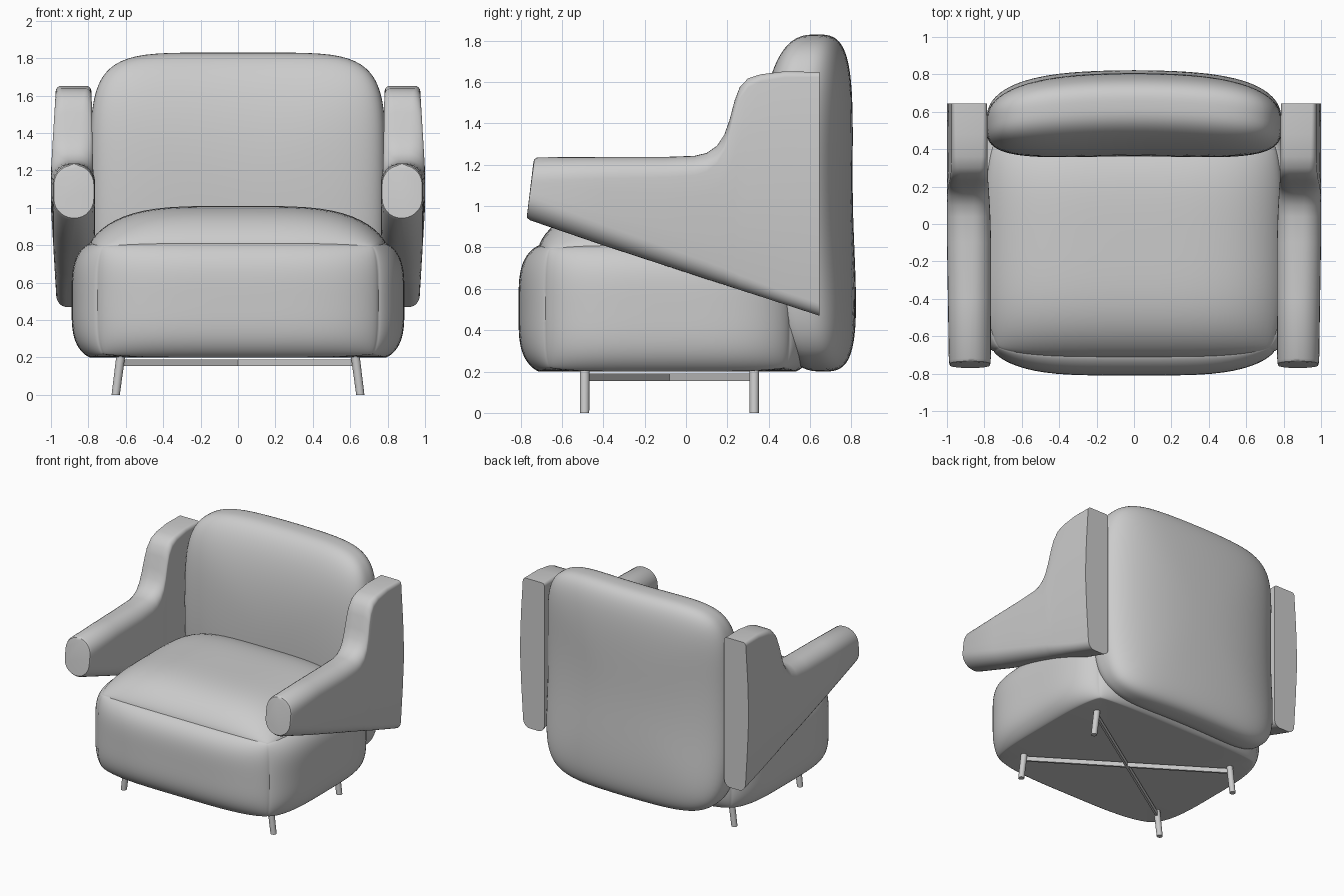
import bpy, bmesh, math
from mathutils import Vector

if "Cube" in bpy.data.objects:
    bpy.data.objects.remove(bpy.data.objects["Cube"])

def finish(name, bm, angle=40, mirror=None):
    bmesh.ops.recalc_face_normals(bm, faces=bm.faces)
    me = bpy.data.meshes.new(name)
    bm.to_mesh(me)
    bm.free()
    ob = bpy.data.objects.new(name, me)
    bpy.context.collection.objects.link(ob)
    if mirror:
        ob.modifiers.new("Mirror", "MIRROR").use_axis = mirror
    bpy.ops.object.select_all(action='DESELECT')
    ob.select_set(True)
    bpy.context.view_layer.objects.active = ob
    bpy.ops.object.shade_smooth_by_angle(angle=math.radians(angle))
    return ob

def shaped_cube(name, shape, cuts=31):
    """Dense cube whose points (-1..1) are moved by a shape function."""
    bm = bmesh.new()
    bmesh.ops.create_cube(bm, size=2)
    bmesh.ops.subdivide_edges(bm, edges=bm.edges[:], cuts=cuts, use_grid_fill=True)
    for v in bm.verts:
        v.co = shape(*[math.sin(math.pi / 2 * max(-1, min(1, c))) for c in v.co])
    return finish(name, bm)

# Seat: cushion with puffed faces and soft seams
def puff(t):
    return max(0, 1 - t ** 4) ** 0.75

def seat_shape(u, v, w):
    fu, fv, fw = puff(u), puff(v), puff(w)
    x = u * (0.72 + 0.07 * fv + 0.03 * fw + 0.07 * fv * fw)
    y = -0.09 + v * (0.57 + 0.05 * fu + 0.02 * fw + 0.08 * fu * fw)
    top = 0.79 + 0.02 * (fu + fv) + 0.18 * fu * fv
    bottom = 0.22 - 0.02 * max(fu, fv)
    return Vector((x, y, bottom + (top - bottom) * (w + 1) / 2))

shaped_cube("seat", seat_shape)

# Backrest: rounded slab, bowed towards the sides
def back_shape(u, v, w):
    p, q = 5.5, 3
    n = ((abs(u) ** p + abs(w) ** p) ** (q / p) + abs(v) ** q) ** (1 / q)
    u, v, w = u / n, v / n, w / n
    y = 0.585 + 0.222 * v + 0.065 * w * w - 0.06 * u * u - 0.015 * w
    return Vector((0.79 * u, y, 1.015 + 0.815 * w))

shaped_cube("backrest", back_shape)

# Arms: rounded sections lofted from front to back
# (bottom y, bottom z, top y, top z, inner x, outer x, top radius, bottom radius)
stations = [
    (-0.768, 0.965, -0.738, 1.212, 0.785, 0.970, 0.09, 0.09),
    (-0.770, 0.945, -0.733, 1.228, 0.771, 0.984, 0.103, 0.103),
    (-0.755, 0.932, -0.718, 1.236, 0.766, 0.990, 0.11, 0.11),
    (-0.40, 0.81, -0.40, 1.238, 0.764, 0.995, 0.105, 0.10),
    (-0.10, 0.712, -0.10, 1.238, 0.764, 1.0, 0.10, 0.09),
    (0.04, 0.667, 0.04, 1.243, 0.768, 1.0, 0.095, 0.085),
    (0.10, 0.647, 0.10, 1.257, 0.771, 1.0, 0.09, 0.085),
    (0.15, 0.631, 0.15, 1.292, 0.774, 1.0, 0.085, 0.08),
    (0.185, 0.62, 0.185, 1.345, 0.776, 1.0, 0.08, 0.08),
    (0.21, 0.611, 0.21, 1.415, 0.778, 1.0, 0.075, 0.075),
    (0.235, 0.603, 0.235, 1.51, 0.780, 1.0, 0.065, 0.075),
    (0.26, 0.595, 0.26, 1.575, 0.781, 1.0, 0.055, 0.07),
    (0.30, 0.582, 0.30, 1.618, 0.782, 1.0, 0.045, 0.07),
    (0.36, 0.563, 0.36, 1.637, 0.783, 1.0, 0.035, 0.065),
    (0.48, 0.524, 0.48, 1.652, 0.784, 1.0, 0.03, 0.06),
    (0.645, 0.47, 0.645, 1.648, 0.785, 1.0, 0.025, 0.06),
]

def section(yb, zb, yt, zt, x0, x1, rt, rb):
    pts = []
    for cx, cz, r, start in ((x1 - rt, zt - rt, rt, 0), (x0 + rt, zt - rt, rt, 90),
                             (x0 + rb, zb + rb, rb, 180), (x1 - rb, zb + rb, rb, 270)):
        for i in range(8):
            a = math.radians(start + 90 * i / 7)
            pts.append((cx + r * math.cos(a), cz + r * math.sin(a)))
        # extra points along the tall flat sides
        if start in (90, 270):
            lo, hi = zb + rb, zt - rt
            for k in (0.25, 0.5, 0.75):
                pts.append((x0, hi + (lo - hi) * k) if start == 90 else (x1, lo + (hi - lo) * k))
    out = []
    for x, z in pts:
        t = (z - zb) / (zt - zb)
        slim = 0.03 * max(0, abs(z - 1.1) - 0.1) / 0.5 * (x - x0) / (x1 - x0)
        out.append((x - slim, yb + (yt - yb) * t, z))
    return out

bm = bmesh.new()
rings = [[bm.verts.new(p) for p in section(*s)] for s in stations]
for a, b in zip(rings, rings[1:]):
    for i in range(len(a)):
        j = (i + 1) % len(a)
        bm.faces.new((a[i], a[j], b[j], b[i]))
bm.faces.new(rings[0])
bm.faces.new(rings[-1])
finish("arms", bm, 45, (True, False, False))

# Legs: thin round legs splayed slightly outwards
for side, sx in (("left", -1), ("right", 1)):
    for place, y in (("front", -0.49), ("back", 0.33)):
        bm = bmesh.new()
        bmesh.ops.create_cone(bm, cap_ends=True, segments=20, radius1=0.022, radius2=0.024, depth=0.24)
        for v in bm.verts:
            z = v.co.z + 0.12
            v.co = (v.co.x + sx * (0.654 - 0.13 * z), v.co.y + y, z)
        finish(f"{place}_{side}_leg", bm)

# Crossed braces under the seat
for i, s in enumerate((-1, 1)):
    start, end = Vector((-0.63, -0.08 - 0.41 * s, 0.172)), Vector((0.63, -0.08 + 0.41 * s, 0.172))
    d = end - start
    bpy.ops.mesh.primitive_cube_add(size=1, location=(start + end) / 2,
                                    rotation=(0, 0, math.atan2(d.y, d.x)))
    brace = bpy.context.object
    brace.name = f"brace_{i + 1}"
    brace.scale = (d.length, 0.016, 0.036)
